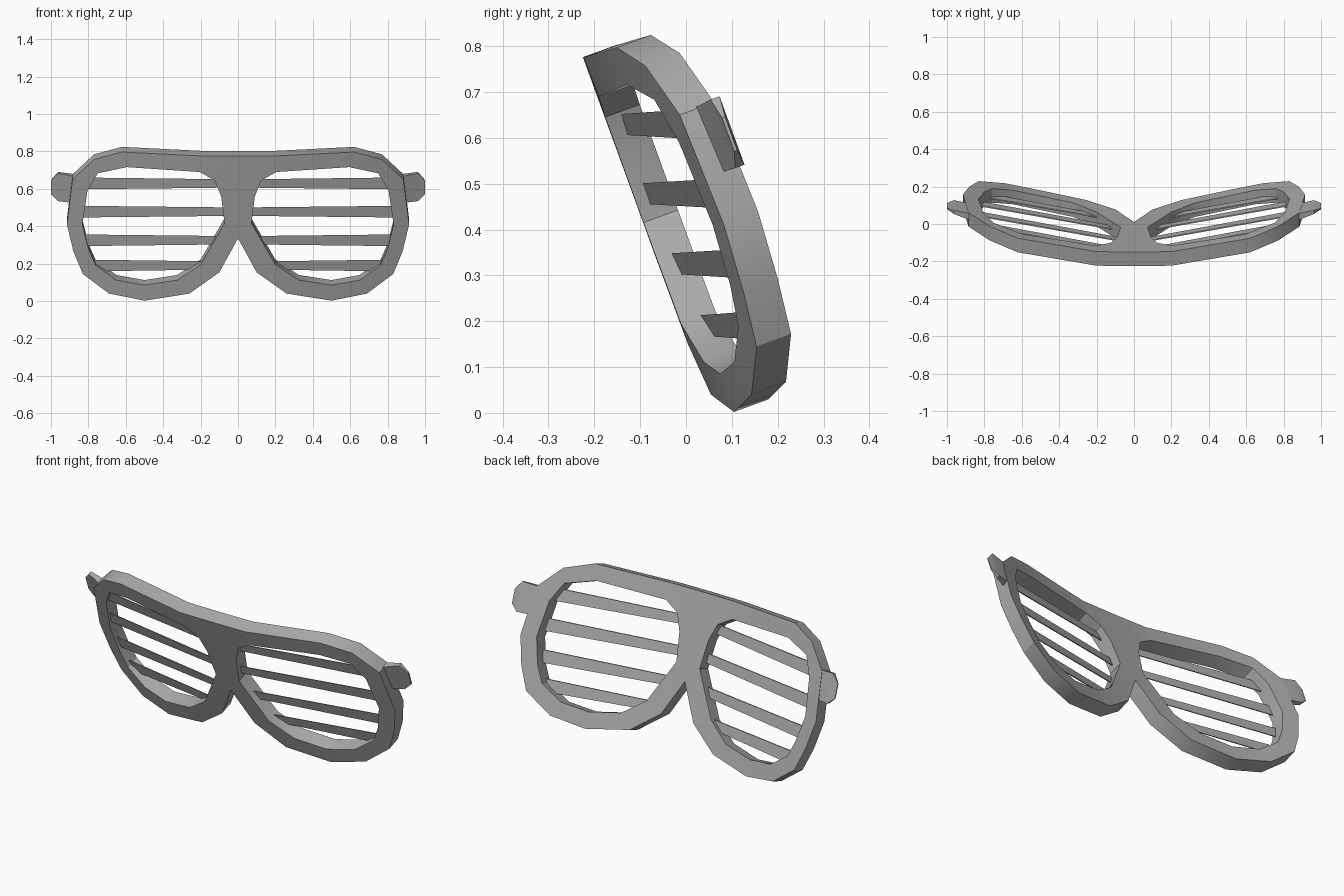
import bpy, bmesh
from math import radians, sin, cos
from mathutils import Vector

cube = bpy.data.objects.get("Cube")
if cube:
    bpy.data.objects.remove(cube, do_unlink=True)

TILT = radians(20)
S, C = sin(TILT), cos(TILT)
THICK = 0.08

grey = bpy.data.materials.new("plain grey")
grey.use_nodes = True
colour = (0.4, 0.4, 0.4, 1)
grey.diffuse_color = colour
grey.node_tree.nodes["Principled BSDF"].inputs["Base Color"].default_value = colour


def wrap(x):
    """Depth of the curved front sheet at a given width."""
    stations = [(0, .054), (.2, .056), (.5, .099), (.69, .148), (.8, .186), (.93, .222)]
    for (a, da), (b, db) in zip(stations, stations[1:]):
        if x <= b:
            return da + (db - da) * (x - a) / (b - a)
    return stations[-1][1]


def tilted(x, depth, z):
    """Point at height z whose depth is measured along the tilted axis."""
    return Vector((x, (depth - z * S) / C, z))


def finish(name, bm):
    """Mirror to the other side, join the seam and make an object."""
    bmesh.ops.mirror(bm, geom=bm.verts[:] + bm.edges[:] + bm.faces[:],
                     axis='X', merge_dist=0.0005)
    bmesh.ops.remove_doubles(bm, verts=bm.verts, dist=0.0005)
    bmesh.ops.recalc_face_normals(bm, faces=bm.faces)
    mesh = bpy.data.meshes.new(name)
    bm.to_mesh(mesh)
    bm.free()
    mesh.materials.append(grey)
    ob = bpy.data.objects.new(name, mesh)
    bpy.context.collection.objects.link(ob)
    bpy.ops.object.select_all(action='DESELECT')
    ob.select_set(True)
    bpy.context.view_layer.objects.active = ob
    bpy.ops.object.shade_smooth_by_angle(angle=radians(30))


def hexahedron(bm, front, back):
    """Closed solid between two matching loops."""
    f = [bm.verts.new(p) for p in front]
    b = [bm.verts.new(p) for p in back]
    bm.faces.new(f)
    bm.faces.new(b[::-1])
    for i in range(len(f)):
        j = (i + 1) % len(f)
        bm.faces.new((f[i], b[i], b[j], f[j]))


# Frame: paired outline and lens-hole points, from the nose notch around
outer = [(0, .335), (.1, .153), (.26, .04), (.5, .002), (.69, .04), (.83, .145), (.88, .265),
         (.915, .41), (.885, .65), (.77, .757), (.62, .797), (.2, .776), (0, .776), (0, .56)]
inner = [(.072, .415), (.2, .195), (.325, .112), (.5, .085), (.65, .112), (.76, .19), (.8, .28),
         (.832, .41), (.805, .59), (.75, .683), (.595, .716), (.205, .69), (.125, .645), (.09, .56)]
bm = bmesh.new()
shift = Vector((0, THICK * C, THICK * S))
rings = []
for loop in (outer, inner):
    pts = [tilted(x, wrap(x), z) for x, z in loop]
    rings.append(([bm.verts.new(p) for p in pts], [bm.verts.new(p + shift) for p in pts]))
(of, ob_), (nf, nb) = rings
n = len(outer)
for i in range(n):
    j = (i + 1) % n
    bm.faces.new((of[i], of[j], nf[j], nf[i]))
    bm.faces.new((ob_[i], nb[i], nb[j], ob_[j]))
    bm.faces.new((nf[i], nf[j], nb[j], nb[i]))
    if outer[i][0] + outer[j][0] > 0:      # no wall on the centre seam
        bm.faces.new((of[i], ob_[i], ob_[j], of[j]))
finish("frame", bm)

# Slats: thin tilted strips, (inner x bottom, top), (outer x bottom, top), middle height
slats = [((.235, .19), (.765, .79), .19), ((.14, .105), (.815, .825), .325),
         ((.07, .075), (.838, .835), .478), ((.1, .125), (.81, .78), .629)]
for k, (ins, outs, mid) in enumerate(slats):
    bm = bmesh.new()
    corners = [(ins[0], mid - .023), (outs[0], mid - .031),
               (outs[1], mid + .031), (ins[1], mid + .023)]
    front = [tilted(x, .07 + .17 * x, z) for x, z in corners]
    back = [p + Vector((0, .006, 0)) for p in front]
    hexahedron(bm, front, back)
    finish(f"slats_{k + 1}", bm)

# Temple stubs: (x, front depth, back depth, low, high) sections along the stub
sections = [(.855, .237, .28, .468, .618), (.962, .284, .305, .465, .624), (1.0, .294, .301, .5, .578)]
bm = bmesh.new()
loops = []
for x, d0, d1, lo, hi in sections:
    loops.append([bm.verts.new((x, d * C - v * S, d * S + v * C))
                  for d, v in ((d0, lo), (d1, lo), (d1, hi), (d0, hi))])
for a, b in zip(loops, loops[1:]):
    for i in range(4):
        j = (i + 1) % 4
        bm.faces.new((a[i], a[j], b[j], b[i]))
bm.faces.new(loops[0][::-1])
bm.faces.new(loops[-1])
finish("temple_stubs", bm)
